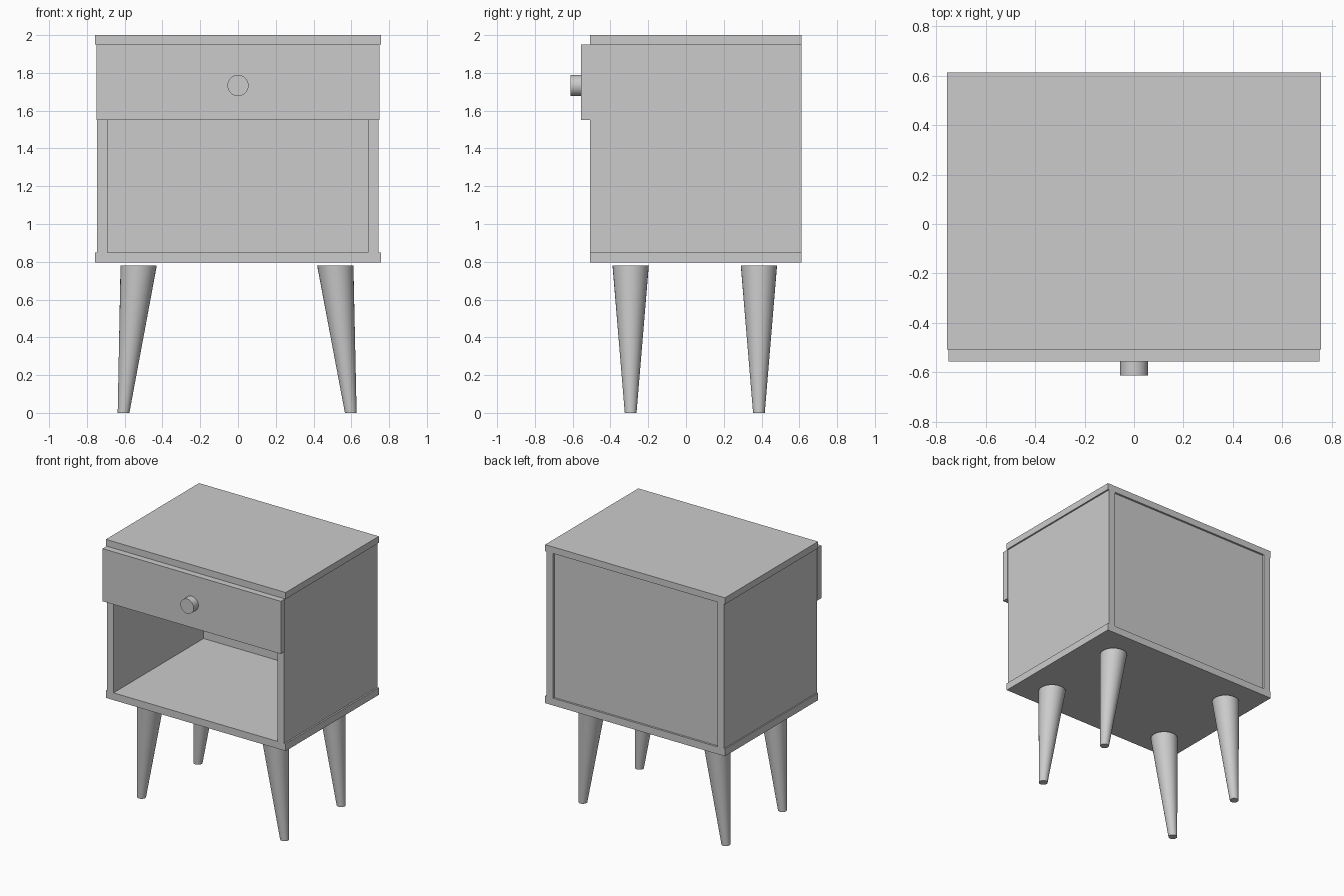
import bpy, bmesh
from mathutils import Matrix

if "Cube" in bpy.data.objects:
    bpy.data.objects.remove(bpy.data.objects["Cube"])

FRONT, BACK = -0.507, 0.612      # cabinet depth limits


def new_object(name, bm):
    mesh = bpy.data.meshes.new(name)
    bm.to_mesh(mesh)
    bm.free()
    obj = bpy.data.objects.new(name, mesh)
    bpy.context.collection.objects.link(obj)
    return obj


def box(name, x, y, z):
    """Axis-aligned board from (min, max) pairs."""
    bm = bmesh.new()
    bmesh.ops.create_cube(bm, size=1)
    for v in bm.verts:
        v.co = [lo + (c + 0.5) * (hi - lo) for c, (lo, hi) in zip(v.co, (x, y, z))]
    return new_object(name, bm)


def smooth(obj):
    bpy.ops.object.select_all(action='DESELECT')
    obj.select_set(True)
    bpy.context.view_layer.objects.active = obj
    bpy.ops.object.shade_smooth_by_angle()


# Carcass: top, bottom, sides and recessed back
box("top_board", (-0.756, 0.756), (FRONT, BACK), (1.95, 2.0))
box("bottom_board", (-0.756, 0.756), (FRONT, BACK), (0.795, 0.85))
box("left_side", (-0.747, -0.692), (FRONT, BACK), (0.85, 1.95))
box("right_side", (0.689, 0.744), (FRONT, BACK), (0.85, 1.95))
box("back_panel", (-0.692, 0.689), (0.575, 0.597), (0.85, 1.95))

# Drawer: overlay front and the body behind it
box("drawer_front", (-0.75, 0.75), (-0.556, FRONT), (1.55, 1.95))
box("drawer_body", (-0.692, 0.689), (FRONT, 0.575), (1.55, 1.95))

# Round knob
bm = bmesh.new()
bmesh.ops.create_cone(bm, cap_ends=True, segments=32, radius1=0.056, radius2=0.056,
                      depth=0.056, matrix=Matrix.Translation((0, -0.584, 1.733))
                      @ Matrix.Rotation(1.5707963, 4, 'X'))
smooth(new_object("drawer_knob", bm))

# Tapered legs, splayed sideways with level ends
LEG_H = 0.78
for side, x_foot, x_top in (("left", -0.606, -0.526), ("right", 0.597, 0.515)):
    for end, y in (("front", -0.293), ("back", 0.386)):
        bm = bmesh.new()
        bmesh.ops.create_cone(bm, cap_ends=True, segments=32,
                              radius1=0.031, radius2=0.096, depth=LEG_H)
        for v in bm.verts:
            v.co.z += LEG_H / 2
            v.co.x += x_foot + (x_top - x_foot) * v.co.z / LEG_H
            v.co.y += y
        smooth(new_object(f"{end}_{side}_leg", bm))
